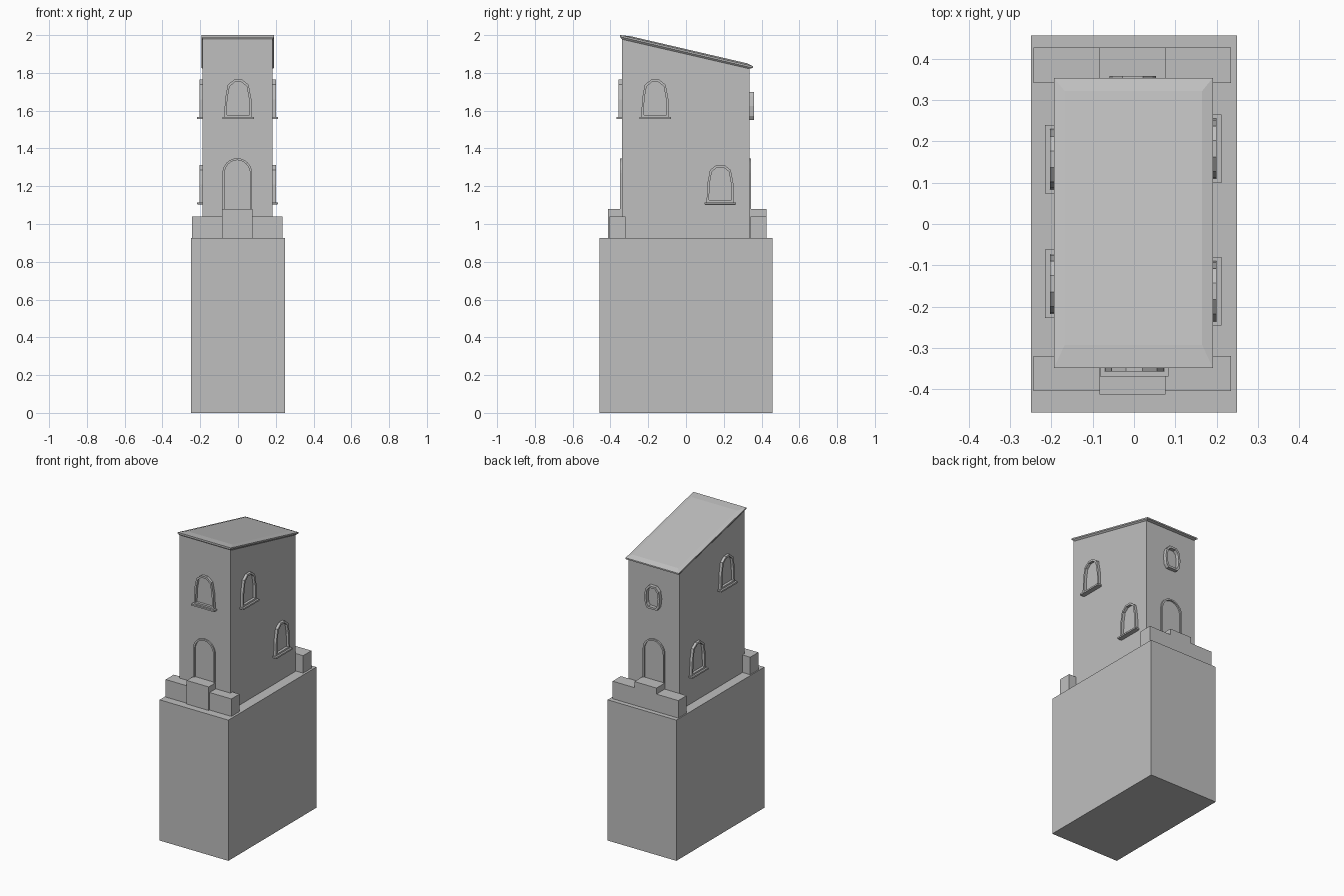
import bpy, bmesh, math
from mathutils import Matrix, Vector

cube = bpy.data.objects.get("Cube")
if cube:
    bpy.data.objects.remove(cube)

GREY = (0.52, 0.52, 0.52, 1)
stone = bpy.data.materials.new("grey_stone")
stone.use_nodes = True
stone.diffuse_color = GREY
stone.node_tree.nodes["Principled BSDF"].inputs["Base Color"].default_value = GREY


def loft(name, loops, cap=True, ring=False, matrix=Matrix()):
    """Bridge equal-length loops; cap the ends or join last to first."""
    bm = bmesh.new()
    rows = [[bm.verts.new(matrix @ Vector(p)) for p in loop] for loop in loops]
    pairs = list(zip(rows, rows[1:]))
    if ring:
        pairs.append((rows[-1], rows[0]))
    for a, b in pairs:
        for i in range(len(a)):
            j = (i + 1) % len(a)
            bm.faces.new((a[i], a[j], b[j], b[i]))
    if cap and not ring:
        bm.faces.new(rows[0])
        bm.faces.new(rows[-1])
    bmesh.ops.recalc_face_normals(bm, faces=bm.faces)
    mesh = bpy.data.meshes.new(name)
    bm.to_mesh(mesh)
    bm.free()
    mesh.materials.append(stone)
    obj = bpy.data.objects.new(name, mesh)
    bpy.context.scene.collection.objects.link(obj)
    return obj


def rect(x0, x1, y0, y1, z_front, z_back):
    return [(x0, y0, z_front), (x1, y0, z_front), (x1, y1, z_back), (x0, y1, z_back)]


def box(name, x0, x1, y0, y1, z0, z1):
    return loft(name, [rect(x0, x1, y0, y1, z0, z0), rect(x0, x1, y0, y1, z1, z1)])


def wall_matrix(side, along, z):
    """Local x runs along the wall, local y points out of it, local z is up."""
    place = {"front": ((along, FRONT, z), math.pi), "back": ((along, BACK, z), 0),
             "left": ((RIGHT_X, along, z), -math.pi / 2),
             "right": ((LEFT_X, along, z), math.pi / 2)}
    pos, turn = place[side]
    return Matrix.Translation(pos) @ Matrix.Rotation(turn, 4, "Z")


def frame(name, outline, width, depth, matrix, flare=0.0):
    """Raised border following an outline on a wall."""
    us, vs = [p[0] for p in outline], [p[1] for p in outline]
    cv, hu = (max(vs) + min(vs)) / 2, max(us)
    hv = (max(vs) - min(vs)) / 2

    def loop(grow, out):
        return [(u * (1 + grow / hu), out, cv + (v - cv) * (1 + grow / hv)) for u, v in outline]

    return loft(name, [loop(0, -0.003), loop(flare, depth), loop(-width, depth),
                       loop(-width, -0.003)], ring=True, matrix=matrix)


def mirrored(half):
    """Complete an outline from its right half, listed bottom to top."""
    return half + [(-u, v) for u, v in reversed(half) if u > 0]


# Tower extents
LEFT_X, RIGHT_X, FRONT, BACK = -0.187, 0.183, -0.34, 0.335
MID, DECK = -0.004, 0.925

# Base block and tower with a sloping top
box("base_block", -0.25, 0.25, -0.457, 0.457, 0, DECK)
loft("tower_walls", [rect(LEFT_X, RIGHT_X, FRONT, BACK, DECK, DECK),
                     rect(LEFT_X, RIGHT_X, FRONT, BACK, 1.983, 1.826)])

# Sloping roof with flared eaves and a shallow raised panel
loft("roof", [rect(LEFT_X, RIGHT_X, FRONT, BACK, 1.978, 1.822),
              rect(-0.194, 0.191, -0.349, 0.354, 1.991, 1.826),
              rect(-0.194, 0.191, -0.349, 0.354, 2.0, 1.835),
              rect(-0.168, 0.165, -0.293, 0.322, 1.994, 1.851)])

# Low parapets with a raised middle block at each end
for end, y0, y1, mid0, mid1 in (("front", -0.404, -0.32, -0.413, -0.32),
                                ("back", 0.341, 0.427, 0.341, 0.427)):
    box(end + "_parapet_right", MID - 0.239, MID - 0.08, y0, y1, DECK, 1.04)
    box(end + "_parapet_left", MID + 0.08, MID + 0.239, y0, y1, DECK, 1.04)
    box(end + "_parapet_middle", MID - 0.08, MID + 0.08, mid0, mid1, DECK, 1.08)

# Arched door frames
arch = [(0.078 * math.cos(t * math.pi / 16), 0.345 + 0.078 * math.sin(t * math.pi / 16))
        for t in range(9)]
door_outline = mirrored([(0.078, 0)] + [(max(u, 0) if u > 1e-6 else 0, v) for u, v in arch])
for side in ("front", "back"):
    frame(side + "_door_frame", door_outline, 0.01, 0.009, wall_matrix(side, MID, DECK))

# Tapered windows with projecting sills
window_outline = mirrored([(0.073, 0), (0.07, 0.095), (0.055, 0.173), (0.02, 0.2)])
windows = (("front_window", "front", 0.001, 1.565),
           ("left_upper_window", "left", -0.163, 1.565),
           ("left_lower_window", "left", 0.182, 1.113),
           ("right_upper_window", "right", -0.145, 1.565),
           ("right_lower_window", "right", 0.157, 1.113))
for name, side, along, z in windows:
    m = wall_matrix(side, along, z)
    frame(name + "_frame", window_outline, 0.013, 0.017, m)
    loft(name + "_sill", [rect(-0.075, 0.075, -0.003, 0.016, -0.01, -0.01),
                          rect(-0.083, 0.083, -0.003, 0.029, -0.008, -0.008),
                          rect(-0.083, 0.083, -0.003, 0.029, 0.002, 0.002)], matrix=m)

# Small rounded back window
round_outline = mirrored([(0.035, 0), (0.05, 0.022), (0.056, 0.075), (0.048, 0.125), (0.025, 0.15)])
frame("back_window_frame", round_outline, 0.013, 0.024, wall_matrix("back", -0.003, 1.55))
